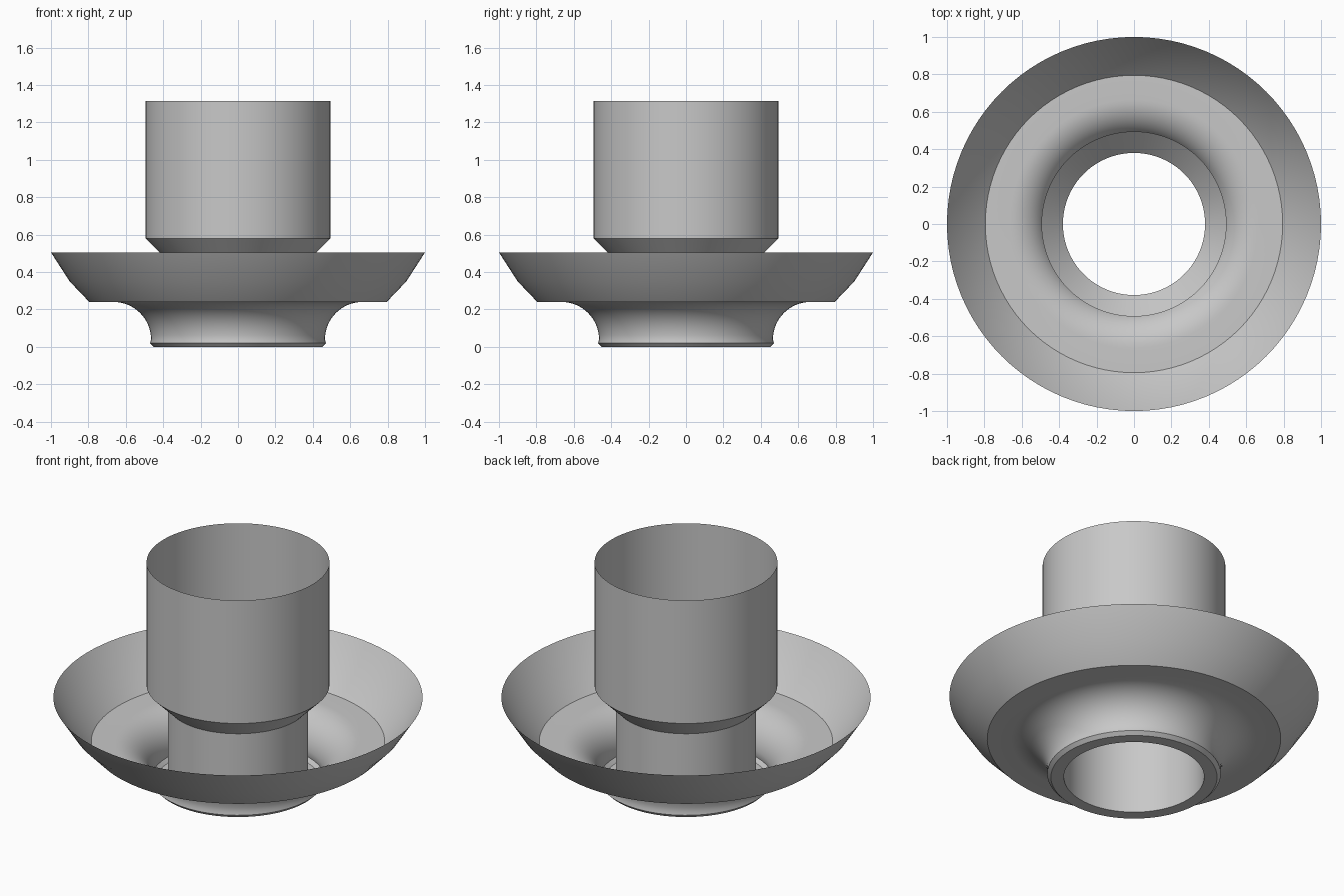
import bpy, bmesh
from math import sin, cos, pi, radians

if "Cube" in bpy.data.objects:
    bpy.data.objects.remove(bpy.data.objects["Cube"])

SEGMENTS = 96

grey = bpy.data.materials.new("plain grey")
grey.use_nodes = True
colour = (0.58, 0.58, 0.58, 1)
grey.diffuse_color = colour
grey.node_tree.nodes["Principled BSDF"].inputs["Base Color"].default_value = colour


def lathe(name, profile):
    """Turn an open (radius, height) profile around z into a thin sheet."""
    bm = bmesh.new()
    rings = []
    for r, z in profile:
        angles = [2 * pi * i / SEGMENTS for i in range(SEGMENTS)]
        rings.append([bm.verts.new((r * cos(a), r * sin(a), z)) for a in angles])
    for low, high in zip(rings, rings[1:]):
        for i in range(SEGMENTS):
            j = (i + 1) % SEGMENTS
            bm.faces.new((low[i], low[j], high[j], high[i]))
    mesh = bpy.data.meshes.new(name)
    bm.to_mesh(mesh)
    bm.free()
    mesh.materials.append(grey)
    obj = bpy.data.objects.new(name, mesh)
    bpy.context.collection.objects.link(obj)
    bpy.ops.object.select_all(action="DESELECT")
    obj.select_set(True)
    bpy.context.view_layer.objects.active = obj
    bpy.ops.object.shade_smooth_by_angle(angle=radians(30))
    return obj


# Inner pipe widening through a cone into the upper sleeve
lathe("pipe_and_sleeve", [(0.38, 0), (0.38, 0.465), (0.495, 0.58), (0.495, 1.315)])

# Foot ring, chamfered lip, concave neck, flat pan and flared rim
STEPS = 14
neck = []
for k in range(STEPS + 1):
    t = pi / 2 * k / STEPS
    neck.append((0.665 - 0.2 * cos(t), 0.04 + 0.2 * sin(t)))
foot = [(0.38, 0), (0.45, 0), (0.47, 0.02)]
rim = [(0.795, 0.24), (0.9, 0.35), (1.0, 0.505)]
lathe("flared_dish", foot + neck + rim)
